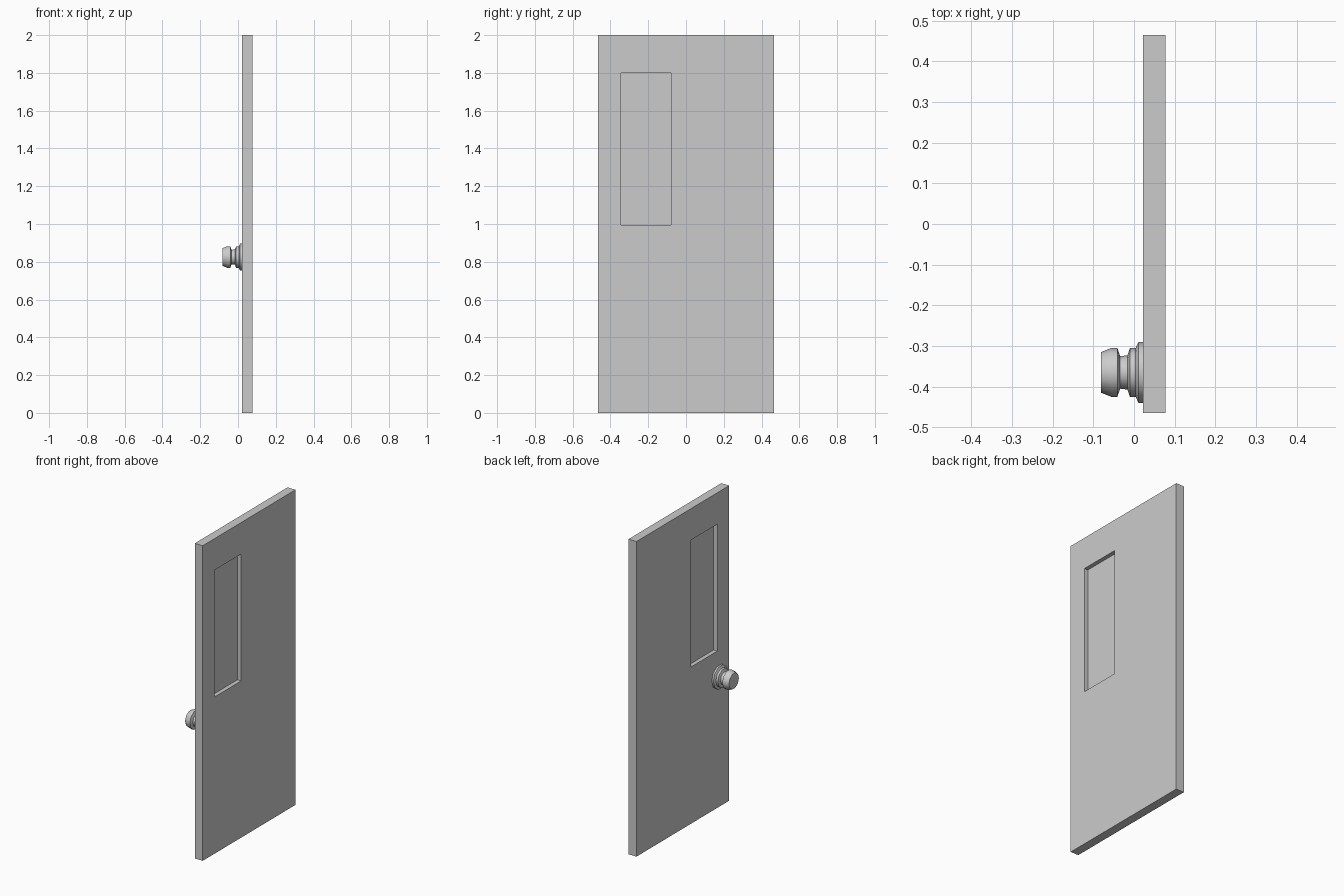
import bpy, bmesh
from math import pi, cos, sin, radians

if "Cube" in bpy.data.objects:
    bpy.data.objects.remove(bpy.data.objects["Cube"])

X0, X1 = 0.022, 0.078          # door faces
WY0, WY1, WZ0, WZ1 = -0.345, -0.08, 0.995, 1.80


def finish(name, bm):
    bmesh.ops.recalc_face_normals(bm, faces=bm.faces[:])
    mesh = bpy.data.meshes.new(name)
    bm.to_mesh(mesh)
    bm.free()
    obj = bpy.data.objects.new(name, mesh)
    bpy.context.collection.objects.link(obj)
    return obj


# Door slab: 3x3 grid with the window cell left out, extruded to thickness
ys = [-0.465, WY0, WY1, 0.465]
zs = [0, WZ0, WZ1, 2]
bm = bmesh.new()
grid = [[bm.verts.new((X0, y, z)) for z in zs] for y in ys]
for i in range(3):
    for j in range(3):
        if (i, j) != (1, 1):
            bm.faces.new((grid[i][j], grid[i + 1][j], grid[i + 1][j + 1], grid[i][j + 1]))
ext = bmesh.ops.extrude_face_region(bm, geom=bm.faces[:], use_keep_orig=True)
moved = [g for g in ext["geom"] if isinstance(g, bmesh.types.BMVert)]
bmesh.ops.translate(bm, verts=moved, vec=(X1 - X0, 0, 0))
finish("door_slab", bm)

# Window pane, set midway through the slab
bm = bmesh.new()
bmesh.ops.create_cube(bm, size=1)
for v in bm.verts:
    v.co.x = 0.05 + v.co.x * 0.004
    v.co.y = WY0 if v.co.y < 0 else WY1
    v.co.z = WZ0 if v.co.z < 0 else WZ1
pane = finish("window_pane", bm)
glass = bpy.data.materials.new("glass")
glass.diffuse_color = (0.9, 0.9, 0.9, 1)
glass.use_nodes = True
glass.node_tree.nodes["Principled BSDF"].inputs["Base Color"].default_value = glass.diffuse_color
pane.data.materials.append(glass)

# Door knob: ten-sided turned profile of (x, radius) around the x axis
profile = [(X0, 0.075), (0.011, 0.075), (0.004, 0.06), (-0.01, 0.06), (-0.016, 0.042),
           (-0.034, 0.04), (-0.041, 0.06), (-0.056, 0.06), (-0.081, 0.05)]
N = 10
bm = bmesh.new()
rings = [[bm.verts.new((x, -0.365 + r * cos(2 * pi * k / N), 0.825 + r * sin(2 * pi * k / N)))
          for k in range(N)] for x, r in profile]
for a, b in zip(rings, rings[1:]):
    for k in range(N):
        bm.faces.new((a[k], a[(k + 1) % N], b[(k + 1) % N], b[k]))
bm.faces.new(rings[0])
bm.faces.new(rings[-1])
knob = finish("door_knob", bm)
bpy.context.view_layer.objects.active = knob
knob.select_set(True)
bpy.ops.object.shade_smooth_by_angle(angle=radians(40))
